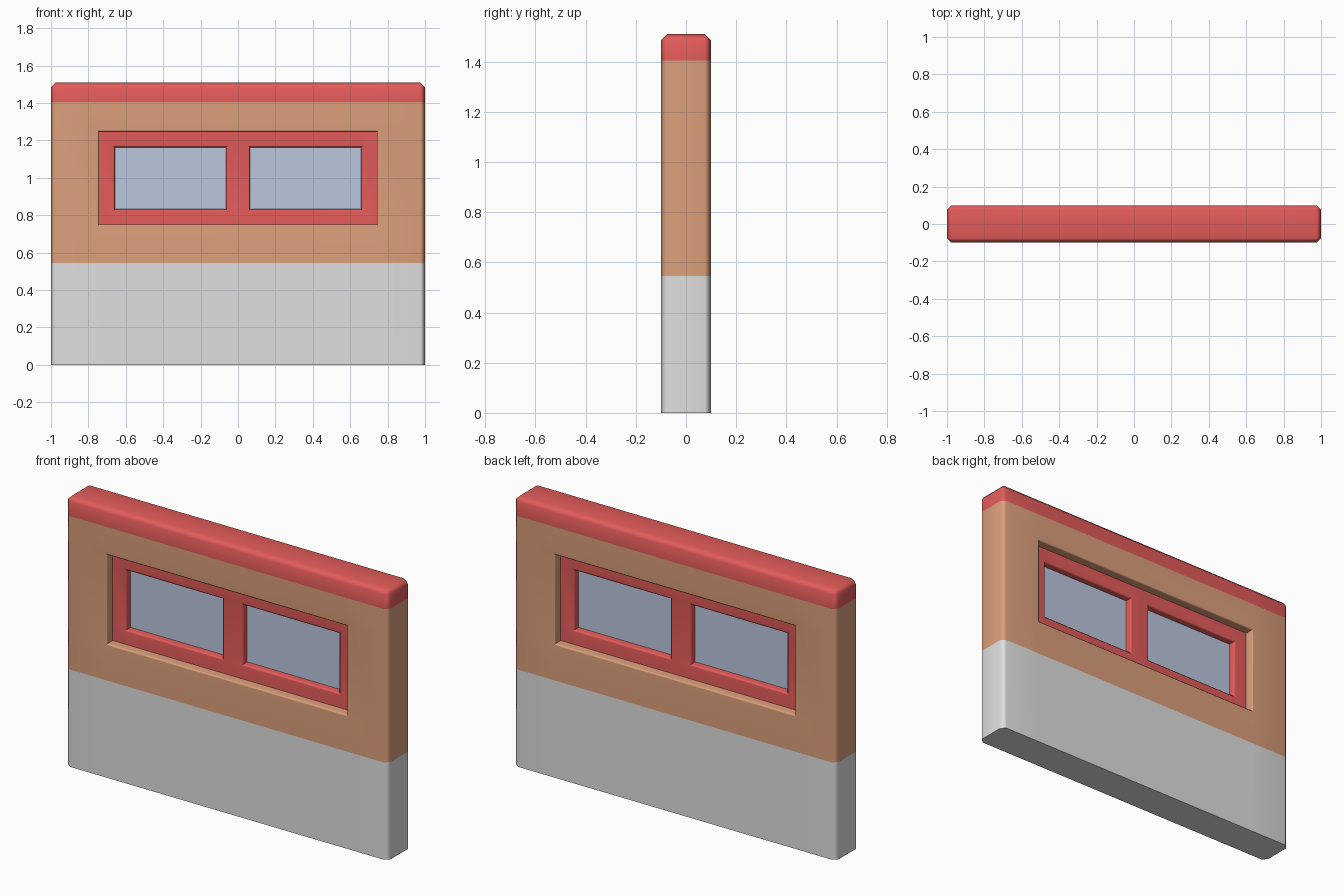
import bpy, bmesh, math
from mathutils import Vector

if "Cube" in bpy.data.objects:
    bpy.data.objects.remove(bpy.data.objects["Cube"])


def material(name, rgb):
    m = bpy.data.materials.new(name)
    m.diffuse_color = (*rgb, 1)
    m.use_nodes = True
    m.node_tree.nodes["Principled BSDF"].inputs["Base Color"].default_value = m.diffuse_color
    return m


RED = material("red trim", (0.77, 0.107, 0.103))
TAN = material("tan plaster", (0.72, 0.35, 0.20))
GREY = material("pale grey", (0.74, 0.74, 0.74))
BLUE = material("blue glass", (0.50, 0.575, 0.74))


def cut(bm, axis, value):
    no = Vector((0, 0, 0))
    no[axis] = 1
    bmesh.ops.bisect_plane(bm, geom=bm.verts[:] + bm.edges[:] + bm.faces[:],
                           plane_co=no * value, plane_no=no, dist=1e-5)


def panel(x0, x1, z0, z1, half, holes=()):
    """Upright slab with rectangular holes (x0, x1, z0, z1) right through it."""
    bm = bmesh.new()
    bmesh.ops.create_cube(bm, size=1)
    for v in bm.verts:
        v.co = ((x0 + x1) / 2 + v.co.x * (x1 - x0), v.co.y * 2 * half,
                (z0 + z1) / 2 + v.co.z * (z1 - z0))
    for value in {x for h in holes for x in h[:2]}:
        cut(bm, 0, value)
    for value in {z for h in holes for z in h[2:]}:
        cut(bm, 2, value)

    def in_hole(f):
        c = f.calc_center_median()
        return abs(f.normal.y) > 0.9 and any(
            h[0] < c.x < h[1] and h[2] < c.z < h[3] for h in holes)

    bm.normal_update()
    bmesh.ops.delete(bm, geom=[f for f in bm.faces if in_hole(f)], context='FACES')
    # close the reveals between front and back
    back = {(round(v.co.x, 4), round(v.co.z, 4)): v for v in bm.verts
            if v.co.y > 0 and v.is_boundary}
    rim = [e for e in bm.edges if e.is_boundary and e.verts[0].co.y < 0]
    for e in rim:
        a, b = e.verts
        bm.faces.new((a, b, back[round(b.co.x, 4), round(b.co.z, 4)],
                      back[round(a.co.x, 4), round(a.co.z, 4)]))
    bmesh.ops.recalc_face_normals(bm, faces=bm.faces)
    return bm


def chamfer(bm, width, rule):
    bm.normal_update()
    edges = [e for e in bm.edges if e.calc_face_angle(0) > 1 and rule(e)]
    bmesh.ops.bevel(bm, geom=edges, offset=width, segments=1, profile=0.5,
                    affect='EDGES')


def finish(bm, name, mats):
    me = bpy.data.meshes.new(name)
    bm.to_mesh(me)
    bm.free()
    for m in mats:
        me.materials.append(m)
    ob = bpy.data.objects.new(name, me)
    bpy.context.collection.objects.link(ob)
    bpy.ops.object.select_all(action='DESELECT')
    ob.select_set(True)
    bpy.context.view_layer.objects.active = ob
    bpy.ops.object.shade_smooth_by_angle(angle=math.radians(50))
    mod = ob.modifiers.new("weighted normals", 'WEIGHTED_NORMAL')
    mod.keep_sharp = True
    return ob


def middle(e):
    return (e.verts[0].co + e.verts[1].co) / 2


TOP = 1.51
OPENING = (-0.742, 0.742, 0.75, 1.246)


def outer_edge(e):
    c = middle(e)
    return c.z > 0.001 and (abs(c.x) > 0.99 or c.z > TOP - 0.01)


def rim_edge(e):
    c = middle(e)
    return abs(c.y) > 0.09 and abs(c.x) < 0.76 and 0.7 < c.z < 1.3


# Wall: chamfered slab, coloured in three height bands
wall = panel(-1, 1, 0, TOP, 0.1, [OPENING])
chamfer(wall, 0.025, outer_edge)
chamfer(wall, 0.009, rim_edge)
for z in (0.545, 1.405):
    cut(wall, 2, z)
for f in wall.faces:
    z = f.calc_center_median().z
    f.material_index = 0 if z < 0.545 else 1 if z < 1.405 else 2
finish(wall, "wall", [GREY, TAN, RED])

# Window frame with a central post
PANES = [(-0.658, -0.065, 0.832, 1.163), (0.065, 0.658, 0.832, 1.163)]
frame = panel(*OPENING, 0.05, PANES)
chamfer(frame, 0.01, lambda e: abs(middle(e).y) > 0.04 and abs(middle(e).x) < 0.7
        and 0.8 < middle(e).z < 1.2)
finish(frame, "window_frame", [RED])

# Glass panes
for side, p in zip(("left", "right"), PANES):
    finish(panel(*p, 0.012), side + "_pane", [BLUE])
